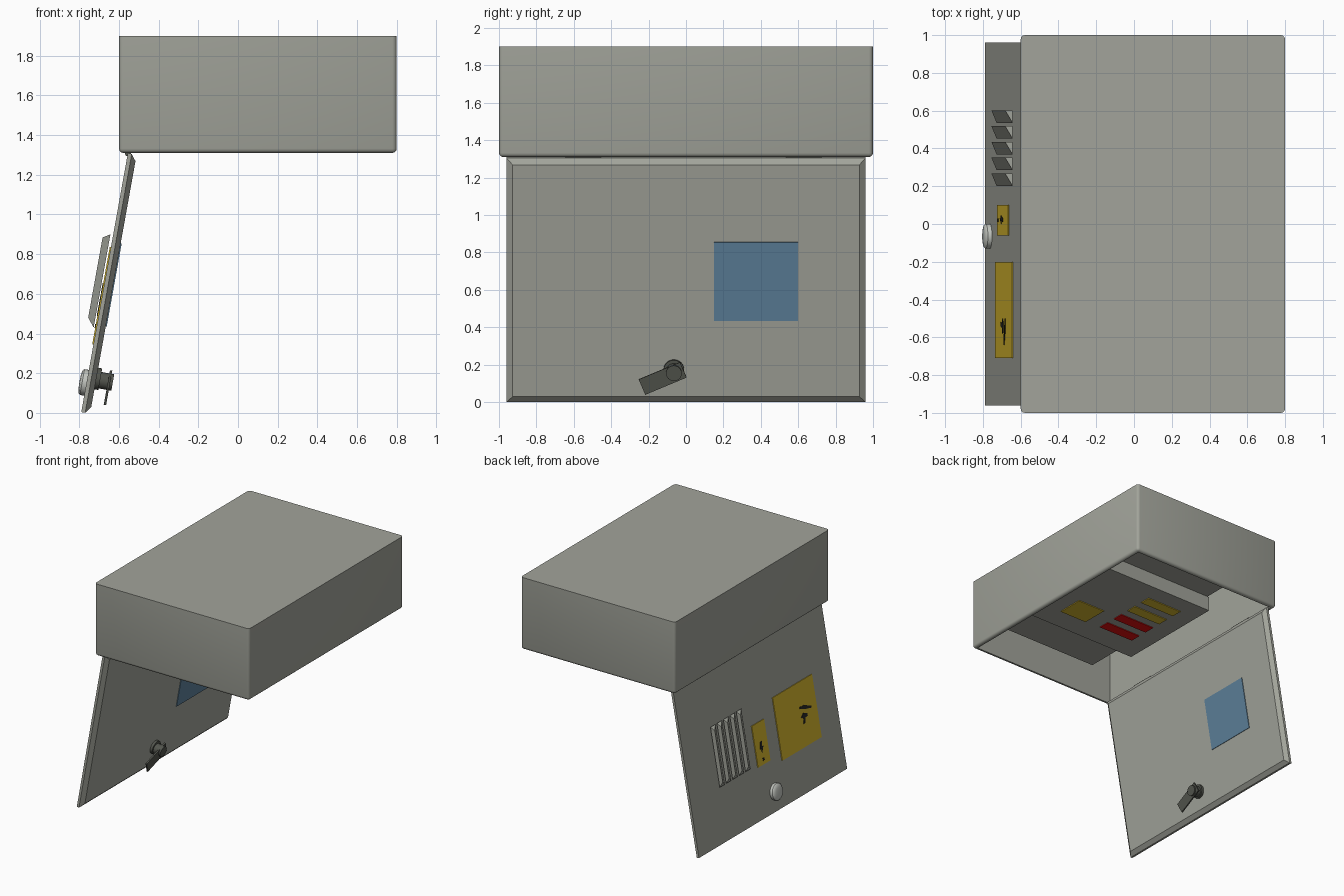
import bpy, bmesh, math
from mathutils import Matrix, Vector

if "Cube" in bpy.data.objects:
    bpy.data.objects.remove(bpy.data.objects["Cube"])


def material(name, rgb):
    m = bpy.data.materials.new(name)
    m.diffuse_color = (*rgb, 1)
    m.use_nodes = True
    m.node_tree.nodes["Principled BSDF"].inputs["Base Color"].default_value = m.diffuse_color
    return m


GRAY = material("painted gray metal", (.36, .37, .325))
DARK = material("dark metal", (.085, .09, .075))
SILVER = material("silver metal", (.55, .57, .53))
YELLOW = material("yellow label", (.66, .46, .027))
RED = material("red label", (.75, .004, .004))
BLUE = material("blue paper", (.11, .22, .33))
BLACK = material("black print", (.02, .02, .018))

ID = Matrix.Identity(4)
# Door frame: local x points into the cabinet, z runs up the open door
DOOR = Matrix.Translation((-.79, 0, .004)) @ Matrix.Rotation(math.radians(10.2), 4, 'Y')


def finish(name, bm, mat, M=ID, smooth=False):
    bmesh.ops.recalc_face_normals(bm, faces=bm.faces[:])
    bm.transform(M)
    me = bpy.data.meshes.new(name)
    bm.to_mesh(me)
    bm.free()
    me.materials.append(mat)
    ob = bpy.data.objects.new(name, me)
    bpy.context.collection.objects.link(ob)
    if smooth:
        bpy.ops.object.select_all(action='DESELECT')
        ob.select_set(True)
        bpy.context.view_layer.objects.active = ob
        bpy.ops.object.shade_smooth_by_angle(angle=math.radians(40))
    return ob


def cube_bm(x, y, z):
    bm = bmesh.new()
    bmesh.ops.create_cube(bm, size=1)
    for v in bm.verts:
        v.co = [a[0] if c < 0 else a[1] for a, c in zip((x, y, z), v.co)]
    return bm


def box(name, x, y, z, mat, M=ID):
    return finish(name, cube_bm(x, y, z), mat, M)


def rings(name, loops, mat, M=ID, smooth=False):
    """Skin a list of equal-length point loops and cap both ends."""
    bm = bmesh.new()
    vs = [[bm.verts.new(p) for p in loop] for loop in loops]
    n = len(vs[0])
    for a, b in zip(vs, vs[1:]):
        for i in range(n):
            bm.faces.new((a[i], a[(i + 1) % n], b[(i + 1) % n], b[i]))
    bm.faces.new(vs[0])
    bm.faces.new(vs[-1])
    return finish(name, bm, mat, M, smooth)


def lathe(name, profile, y, z, mat, M=ID, n=32):
    """Turned part along local x from (x, radius) pairs."""
    ang = [2 * math.pi * i / n for i in range(n)]
    return rings(name, [[(x, y + r * math.cos(a), z + r * math.sin(a)) for a in ang]
                        for x, r in profile], mat, M, True)


def printed(name, pts, x0, x1, mat):
    """Flat outline in door (y, z) coordinates."""
    return rings(name, [[(x, y, z) for y, z in pts] for x in (x0, x1)], mat, DOOR)


# Cabinet shell, lying on its back with the opening facing down
bm = cube_bm((-.6, .8), (-1, 1), (1.31, 1.9))
edges = [e for e in bm.edges if not all(v.co.z > 1.8 for v in e.verts)]
bmesh.ops.bevel(bm, geom=edges, offset=.022, segments=3, profile=.5, affect='EDGES')
bm.faces.ensure_lookup_table()
mouth = min(bm.faces, key=lambda f: f.calc_center_median().z)
bmesh.ops.inset_region(bm, faces=[mouth], thickness=.012)
inner = bmesh.ops.extrude_discrete_faces(bm, faces=[mouth])["faces"][0]
for v in inner.verts:
    v.co.z = 1.875
finish("cabinet_shell", bm, GRAY, smooth=True)

# Mounting plate, stand-offs and raised cover inside
box("mounting_plate", (-.35, .6), (-.92, .92), (1.55, 1.565), GRAY)
for x in (-.28, .53):
    for y in (-.85, .85):
        box("standoff", (x - .02, x + .02), (y - .02, y + .02), (1.565, 1.876), GRAY)
box("raised_cover", (-.365, .67), (-.47, .47), (1.43, 1.55), GRAY)

# Labels on the raised cover
box("square_cover_label", (.26, .51), (-.275, -.055), (1.424, 1.431), YELLOW)
for i, mat in enumerate((RED, RED, YELLOW, YELLOW)):
    y = -.22 + .165 * i
    box("strip_cover_label", (-.2, .12), (y - .045, y + .045), (1.424, 1.431), mat)

# Door: flat skin with a tapered inner pan
L = 1.326


def rect(x, d):
    return [(x, -.96 + d, d), (x, .96 - d, d), (x, .96 - d, L - d), (x, -.96 + d, L - d)]


rings("door", [rect(0, 0), rect(.02, 0), rect(.045, .033)], GRAY, DOOR)

# Hinges
for y in (-.55, .63):
    bm = bmesh.new()
    bmesh.ops.create_cone(bm, cap_ends=True, segments=16, radius1=.015, radius2=.015, depth=.19,
                          matrix=Matrix.Translation((-.555, y, 1.308)) @ Matrix.Rotation(math.pi / 2, 4, 'X'))
    finish("hinge", bm, DARK, smooth=True)

# Five wedge louvres on the outside of the door
for i in range(5):
    hi = .602 - .0835 * i
    lo = hi - .066
    bm = bmesh.new()
    b = [bm.verts.new(p) for p in ((-.014, lo, .43), (-.014, hi, .43), (-.014, hi, .908), (-.014, lo, .908))]
    t = [bm.verts.new(p) for p in ((-.05, hi, .475), (-.05, hi, .885))]
    for f in ((b[0], b[1], b[2], b[3]), (b[1], b[2], t[1], t[0]), (b[0], b[3], t[1], t[0]),
              (b[0], b[1], t[0]), (b[2], b[3], t[1])):
        bm.faces.new(f)
    finish("louvre", bm, GRAY, DOOR)

# Warning labels outside, paper pocket inside
box("large_door_label", (-.006, .002), (-.71, -.2), (.345, .845), YELLOW, DOOR)
box("small_door_label", (-.006, .002), (-.06, .1), (.40, .73), YELLOW, DOOR)
box("paper_sheet", (.044, .05), (.15, .6), (.446, .873), BLUE, DOOR)

# Simple warning marks on the labels
printed("bolt_mark", [(-.50, .66), (-.56, .655), (-.64, .62), (-.64, .605), (-.57, .62), (-.50, .645)],
        -.009, -.005, BLACK)
printed("figure_mark", [(-.50, .575), (-.53, .60), (-.58, .585), (-.58, .565), (-.55, .56), (-.54, .52), (-.52, .52), (-.525, .565)],
        -.009, -.005, BLACK)
printed("small_bolt_mark", [(.03, .58), (.01, .58), (.02, .54), (.0, .54), (.03, .49), (.025, .525), (.045, .525)],
        -.009, -.005, BLACK)
printed("small_dot_mark", [(.03, .43), (.01, .43), (.01, .45), (.03, .45)], -.009, -.005, BLACK)

# Latch: outer knob, inner collar, shaft and turning arm
KY, KZ = -.065, .15
lathe("latch_knob", [(.0, .066), (-.022, .066), (-.03, .058), (-.035, .035), (-.036, .01)], KY, KZ, SILVER, DOOR)
lathe("latch_collar", [(.04, .055), (.065, .055)], KY, KZ + .03, DARK, DOOR, 24)
lathe("latch_shaft", [(.04, .042), (.13, .042)], KY, KZ + .025, DARK, DOOR, 24)
arm = DOOR @ Matrix.Translation((0, KY, KZ + .02)) @ Matrix.Rotation(math.radians(23), 4, 'X')
box("latch_arm", (.105, .117), (-.185, .055), (-.045, .045), DARK, arm)
